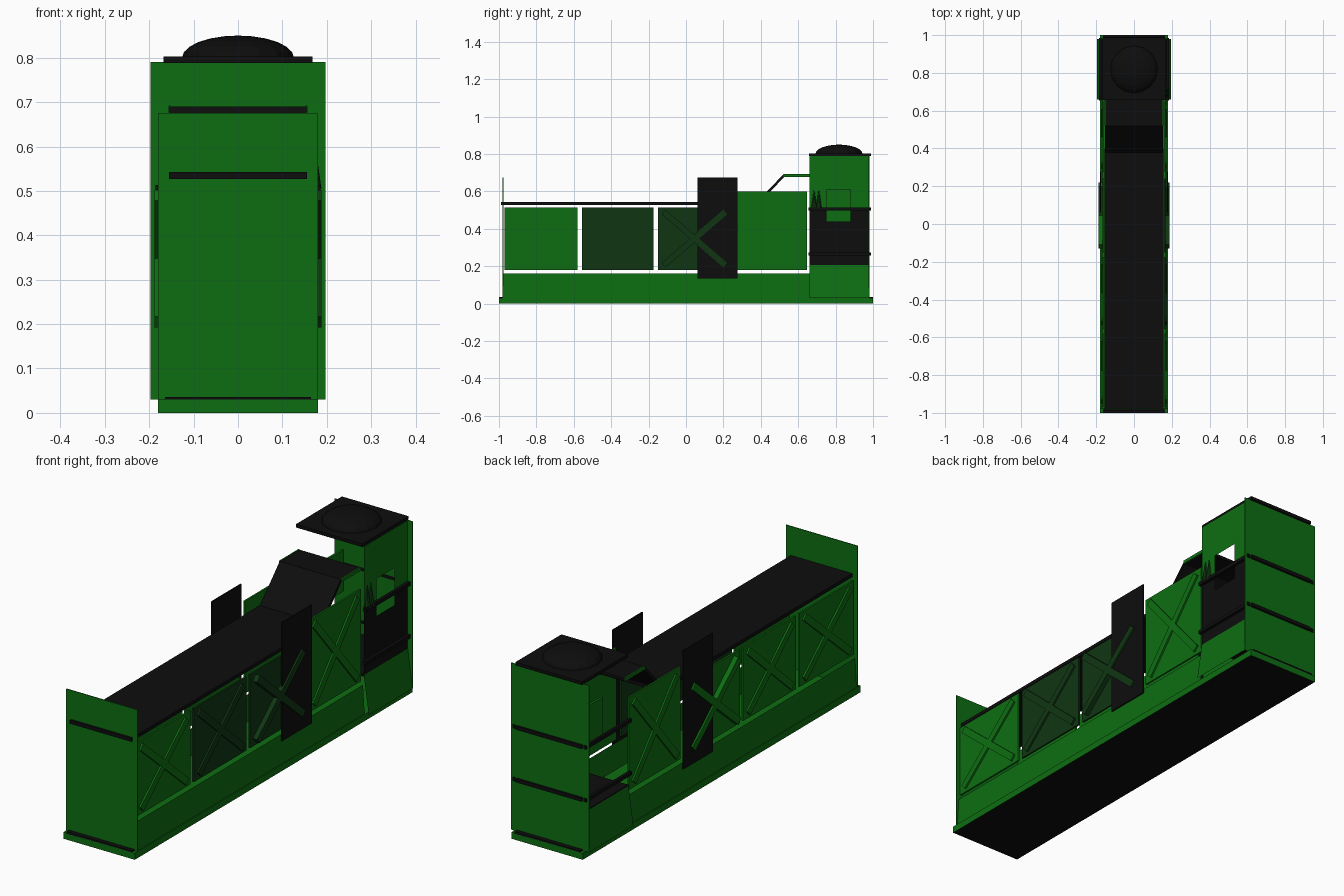
import bpy, bmesh, math
from mathutils import Matrix, Vector

cube = bpy.data.objects.get("Cube")
if cube:
    bpy.data.objects.remove(cube, do_unlink=True)


def material(name, rgb):
    m = bpy.data.materials.new(name)
    m.use_nodes = True
    m.diffuse_color = (*rgb, 1)
    m.node_tree.nodes["Principled BSDF"].inputs["Base Color"].default_value = (*rgb, 1)
    return m


GREEN = material("green paint", (0.004, 0.155, 0.006))
DARK = material("dark green paint", (0.005, 0.036, 0.006))
BLACK = material("black paint", (0.004, 0.004, 0.004))


def finish(name, bm, *mats):
    mesh = bpy.data.meshes.new(name)
    bm.to_mesh(mesh)
    bm.free()
    for m in mats:
        mesh.materials.append(m)
    ob = bpy.data.objects.new(name, mesh)
    bpy.context.scene.collection.objects.link(ob)
    return ob


def box(name, x, y, z, mat, tilt=0):
    """Box between the given ranges, optionally turned about x."""
    size = Vector((x[1] - x[0], y[1] - y[0], z[1] - z[0]))
    mid = Vector((sum(x), sum(y), sum(z))) / 2
    bm = bmesh.new()
    bmesh.ops.create_cube(bm, size=1, matrix=Matrix.Translation(mid)
                          @ Matrix.Rotation(tilt, 4, 'X') @ Matrix.Diagonal((*size, 1)))
    return finish(name, bm, mat)


def sided(side, a, b):
    return tuple(sorted((side * a, side * b)))


def cross(name, side, y, z, mat, x=0.165, x_out=0.176):
    """Diagonal bracing bars across a panel."""
    w, h = y[1] - y[0], z[1] - z[0]
    half, my, mz = math.hypot(w, h) / 2, sum(y) / 2, sum(z) / 2
    for s in (1, -1):
        box(name, sided(side, x, x_out), (my - half, my + half),
            (mz - 0.016, mz + 0.016), mat, s * math.atan2(h, w))


def slanted(name, side, y, z, x_low, x_high, mat):
    """Single sloping sheet along the length."""
    bm = bmesh.new()
    bm.faces.new([bm.verts.new(p) for p in (
        (side * x_low, y[0], z[0]), (side * x_low, y[1], z[0]),
        (side * x_high, y[1], z[1]), (side * x_high, y[0], z[1]))])
    finish(name, bm, mat)


# Sole plate with black underside
sole = box("sole_plate", (-0.18, 0.18), (-1, 1), (0, 0.03), GREEN)
sole.data.materials.append(BLACK)
for f in sole.data.polygons:
    f.material_index = int(f.normal.z < -0.5)
for s in (-1, 1):
    box("end_step", (-0.165, 0.165), sided(s, 0.978, 1), (0.027, 0.036), BLACK)

# End plates and their rails
box("front_plate", (-0.18, 0.18), (-0.98, -0.976), (0.03, 0.675), GREEN)
box("front_rail", (-0.155, 0.155), (-0.99, -0.976), (0.527, 0.543), BLACK)
box("cab_back_plate", (-0.197, 0.197), (0.976, 0.98), (0.03, 0.79), GREEN)
for z in (0.265, 0.505):
    box("cab_back_rail", (-0.165, 0.165), (0.976, 0.99), (z - 0.008, z + 0.008), BLACK)

# Deck over the long body
box("deck", (-0.155, 0.155), (-0.98, 0.4), (0.527, 0.543), BLACK)

# Both body sides
bays = [((-0.97, -0.58), 0.515, DARK is None), ((-0.555, -0.175), 0.515, True),
        ((-0.15, 0.24), 0.515, True), ((0.275, 0.648), 0.6, False)]
for side in (-1, 1):
    slanted("base_skirt", side, (-0.978, 0.66), (0.03, 0.16), 0.176, 0.168, GREEN)
    slanted("cab_skirt", side, (0.66, 0.976), (0.03, 0.205), 0.197, 0.172, GREEN)
    for y, top, shaded in bays:
        paint = DARK if shaded and side > 0 else GREEN
        box("side_panel", sided(side, 0.158, 0.166), y, (0.18, top), paint)
        bar_y, bar_z = (y[0] + 0.03, y[1] - 0.03), (0.205, top - 0.025)
        reach = 0.188 if y[0] == -0.15 else 0.174
        cross("panel_brace", side, bar_y, bar_z, paint, 0.16, reach)
    box("black_shield", sided(side, 0.174, 0.18), (0.062, 0.275), (0.135, 0.675), BLACK)
    for z in (0.265, 0.505):
        box("cab_side_rail", sided(side, 0.172, 0.186), (0.655, 0.985),
            (z - 0.008, z + 0.008), BLACK)
    box("hood_edge", sided(side, 0.152, 0.157), (0.52, 0.66), (0.677, 0.692), GREEN)

# Sloping hood in front of the cab
profile = [(0.365, 0.53), (0.52, 0.69), (0.66, 0.69),
           (0.66, 0.677), (0.525, 0.677), (0.385, 0.53)]
bm = bmesh.new()
face = bm.faces.new([bm.verts.new((-0.154, y, z)) for y, z in profile])
new = bmesh.ops.extrude_face_region(bm, geom=[face])["geom"]
bmesh.ops.translate(bm, vec=(0.308, 0, 0),
                    verts=[v for v in new if isinstance(v, bmesh.types.BMVert)])
bmesh.ops.recalc_face_normals(bm, faces=bm.faces)
finish("hood", bm, BLACK)

# Closed cab side: sheet with a window opening, black below the rail
ys, zs = (0.66, 0.75, 0.88, 0.978), (0.205, 0.44, 0.505, 0.61, 0.79)
bm = bmesh.new()
grid = [[bm.verts.new((0.172, y, z)) for y in ys] for z in zs]
for r in range(4):
    for c in range(3):
        if c == 1 and r in (1, 2):
            continue
        f = bm.faces.new((grid[r][c], grid[r][c + 1], grid[r + 1][c + 1], grid[r + 1][c]))
        f.material_index = int(r < 2)
finish("cab_side_wall", bm, GREEN, BLACK)

# Cab interior
box("cab_floor", (-0.172, 0.172), (0.66, 0.976), (0.198, 0.21), BLACK)
box("cab_console", (-0.1, -0.09), (0.74, 0.89), (0.43, 0.62), GREEN)
for y in (0.685, 0.71):
    bm = bmesh.new()
    bmesh.ops.create_cone(bm, cap_ends=True, segments=8, radius1=0.016, radius2=0.002,
                          depth=0.1, matrix=Matrix.Translation((0.172, y, 0.555)))
    finish("control_lever", bm, DARK)

# Roof and dome
box("cab_roof", (-0.168, 0.168), (0.657, 0.988), (0.788, 0.803), BLACK)
bm = bmesh.new()
bmesh.ops.create_uvsphere(bm, u_segments=16, v_segments=12, radius=1)
bmesh.ops.bisect_plane(bm, geom=bm.verts[:] + bm.edges[:] + bm.faces[:],
                       plane_co=(0, 0, 0), plane_no=(0, 0, 1), clear_inner=True)
bmesh.ops.transform(bm, verts=bm.verts, matrix=Matrix.Translation((0, 0.818, 0.8))
                    @ Matrix.Diagonal((0.126, 0.126, 0.05, 1)))
finish("roof_dome", bm, BLACK)
